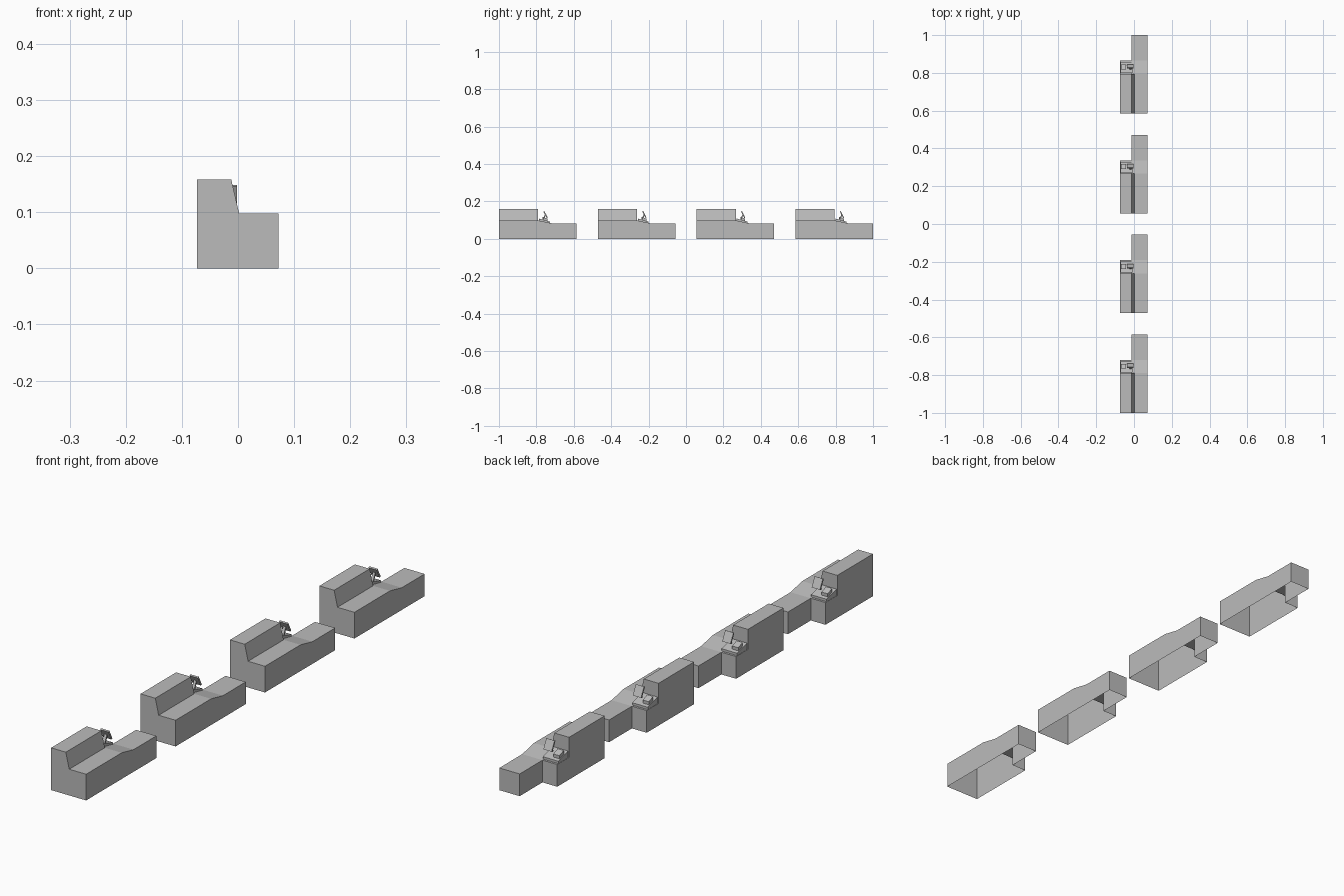
import bpy
import bmesh
from mathutils import Vector

cube = bpy.data.objects.get("Cube")
if cube:
    bpy.data.objects.remove(cube, do_unlink=True)

grey = bpy.data.materials.new("plain grey")
grey.use_nodes = True
colour = (0.5, 0.5, 0.5, 1)
grey.diffuse_color = colour
grey.node_tree.nodes["Principled BSDF"].inputs["Base Color"].default_value = colour


def make_mesh(name, panels):
    """Join flat panels, given as corner lists, into one mesh."""
    bm = bmesh.new()
    for corners in panels:
        bm.faces.new([bm.verts.new(c) for c in corners])
    bmesh.ops.remove_doubles(bm, verts=bm.verts, dist=0.0001)
    bmesh.ops.recalc_face_normals(bm, faces=bm.faces)
    mesh = bpy.data.meshes.new(name)
    bm.to_mesh(mesh)
    bm.free()
    mesh.materials.append(grey)
    return mesh


def extrude_x(name, profile, x0, x1):
    """Solid made by sweeping a (y, z) profile from x0 to x1."""
    near = [(x0, y, z) for y, z in profile]
    far = [(x1, y, z) for y, z in profile]
    sides = [(near[i - 1], near[i], far[i], far[i - 1]) for i in range(len(profile))]
    return make_mesh(name, [near, far] + sides)


def plate(name, start, end, thick, x0, x1):
    """Tilted slab whose (y, z) centre line runs from start to end."""
    a, b = Vector(start), Vector(end)
    d = (b - a).normalized() * thick / 2
    n = Vector((-d.y, d.x))
    return extrude_x(name, [a - n, b - n, b + n, a + n], x0, x1)


# Counter shell, open underneath
right, inner, foot, left = -0.073, -0.012, 0.002, 0.072
front, step, notch, back = 0, 0.21, 0.28, 0.415
low, belt, tall = 0.083, 0.098, 0.158
counter = make_mesh("counter", [
    # front end and long belt side
    [(right, front, 0), (left, front, 0), (left, front, belt),
     (foot, front, belt), (inner, front, tall), (right, front, tall)],
    [(left, front, 0), (left, back, 0), (left, back, low),
     (left, notch, low), (left, step, belt), (left, front, belt)],
    # back end and cashier notch
    [(left, back, 0), (inner, back, 0), (inner, back, low), (left, back, low)],
    [(inner, back, 0), (inner, notch, 0), (inner, notch, low), (inner, back, low)],
    [(inner, notch, 0), (right, notch, 0), (right, notch, low), (inner, notch, low)],
    # cashier side
    [(right, notch, 0), (right, front, 0), (right, front, tall),
     (right, step, tall), (right, step, low), (right, notch, low)],
    # ledge and back of the tall cabinet
    [(right, step, low), (inner, step, low), (inner, notch, low), (right, notch, low)],
    [(right, step, low), (inner, step, low), (inner, step, belt),
     (foot, step, belt), (inner, step, tall), (right, step, tall)],
    # cabinet top and sloped inner wall
    [(right, front, tall), (inner, front, tall), (inner, step, tall), (right, step, tall)],
    [(inner, front, tall), (foot, front, belt), (foot, step, belt), (inner, step, tall)],
    # belt, ramp and bagging shelf
    [(foot, front, belt), (left, front, belt), (left, step, belt), (foot, step, belt)],
    [(inner, step, belt), (foot, step, belt), (left, step, belt),
     (left, notch, low), (inner, notch, low)],
    [(inner, step, low), (inner, notch, low), (inner, step, belt)],
    [(inner, notch, low), (left, notch, low), (left, back, low), (inner, back, low)],
])

# Register on the ledge
parts = {
    "counter": counter,
    "register_base": extrude_x(
        "register_base", [(0.214, low), (0.272, low), (0.272, 0.092), (0.214, 0.108)],
        right + 0.001, inner + 0.004),
    "keypad": extrude_x(
        "keypad", [(0.234, 0.1), (0.26, 0.093), (0.26, 0.107), (0.234, 0.117)],
        -0.068, -0.043),
    "screen": plate("screen", (0.258, 0.112), (0.24, 0.147), 0.006, -0.036, -0.002),
    "screen_arm": plate("screen_arm", (0.235, 0.1), (0.248, 0.128), 0.006, -0.024, -0.014),
}

# Four matching checkouts in a row
for i in range(4):
    for name, mesh in parts.items():
        obj = bpy.data.objects.new(f"{name}_{i + 1}", mesh)
        obj.location.y = -1 + i * (2 - back) / 3
        bpy.context.collection.objects.link(obj)
